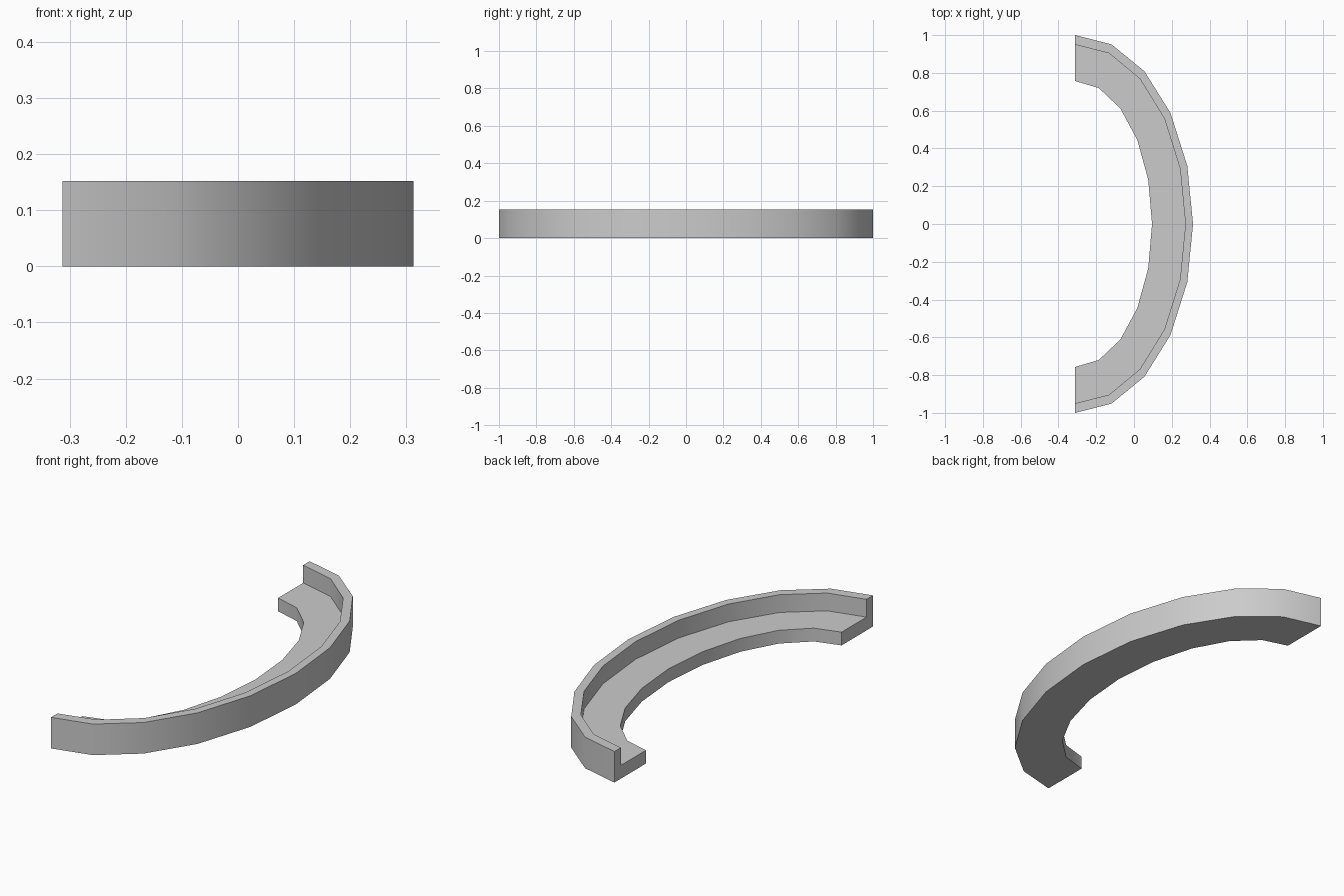
import bpy, bmesh, math

if "Cube" in bpy.data.objects:
    bpy.data.objects.remove(bpy.data.objects["Cube"])

CX, SEGMENTS = -0.3125, 10
# L-shaped cross-section: (x radius, y radius, height)
SECTION = [(0.408, 0.757, 0), (0.625, 1.0, 0), (0.625, 1.0, 0.152),
           (0.585, 0.95, 0.152), (0.585, 0.95, 0.065), (0.408, 0.757, 0.065)]

# Sweep the section around half an ellipse
bm = bmesh.new()
rings = []
for i in range(SEGMENTS + 1):
    a = -math.pi / 2 + math.pi * i / SEGMENTS
    rings.append([bm.verts.new((CX + rx * math.cos(a), ry * math.sin(a), z))
                  for rx, ry, z in SECTION])
n = len(SECTION)
for r, s in zip(rings, rings[1:]):
    for k in range(n):
        j = (k + 1) % n
        bm.faces.new((r[k], r[j], s[j], s[k]))

# Flat ends
bm.faces.new(rings[0])
bm.faces.new(rings[-1])
bmesh.ops.recalc_face_normals(bm, faces=bm.faces)

mesh = bpy.data.meshes.new("curved_ledge")
bm.to_mesh(mesh)
bm.free()
ledge = bpy.data.objects.new("curved_ledge", mesh)
bpy.context.collection.objects.link(ledge)

# Smooth curved walls, sharp corners
bpy.context.view_layer.objects.active = ledge
ledge.select_set(True)
bpy.ops.object.shade_smooth_by_angle(angle=math.radians(30))
